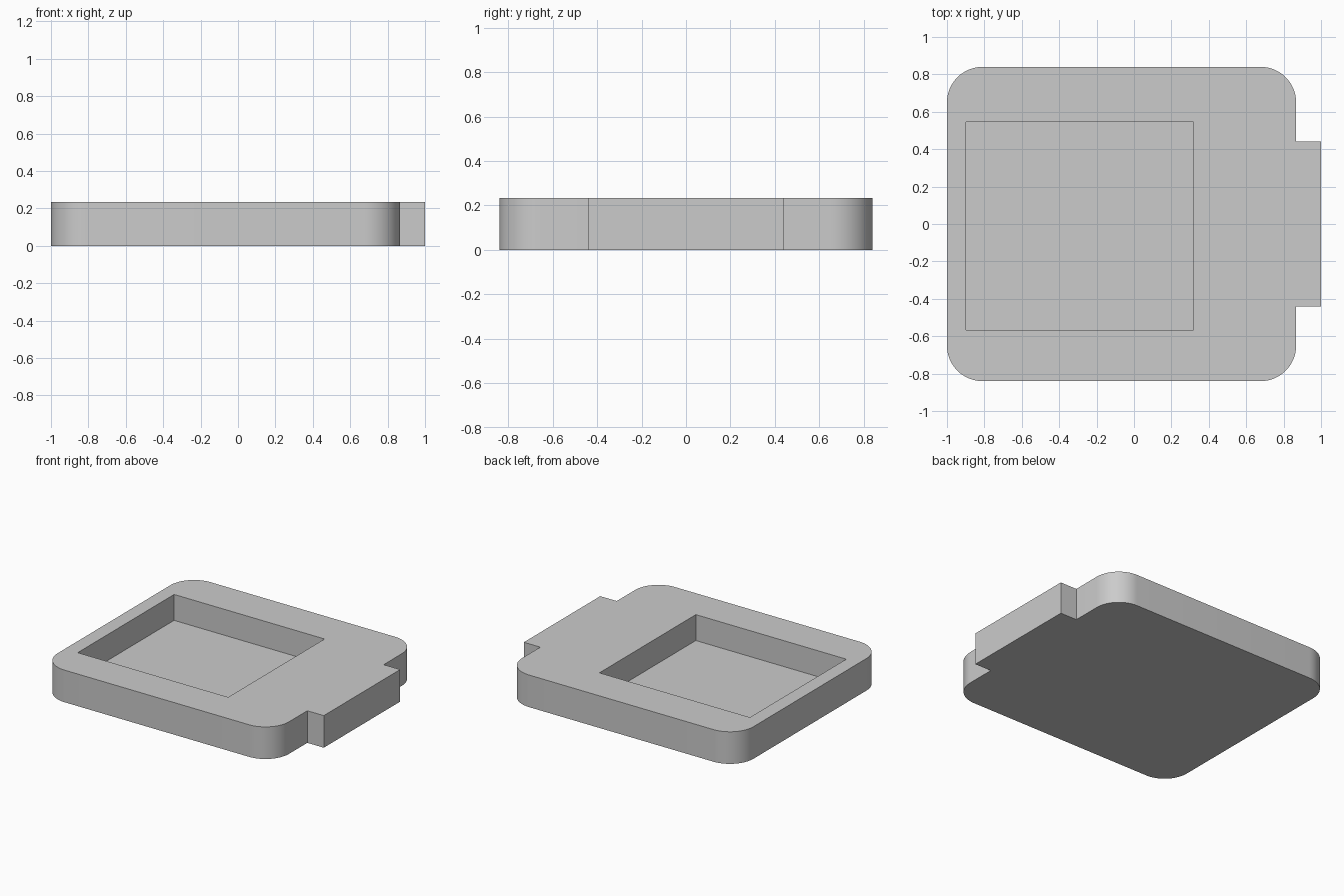
import bpy, bmesh
from math import pi, sin, cos

if "Cube" in bpy.data.objects:
    bpy.data.objects.remove(bpy.data.objects["Cube"])

HEIGHT, FLOOR = 0.234, 0.045
LEFT, RIGHT, HALF_DEPTH, RADIUS = -1.0, 0.867, 0.84, 0.19
TAB_END, TAB_HALF = 1.0, 0.44
SEGMENTS = 16

grey = bpy.data.materials.new("light grey")
grey.use_nodes = True
colour = (0.6, 0.6, 0.6, 1)
grey.diffuse_color = colour
grey.node_tree.nodes["Principled BSDF"].inputs["Base Color"].default_value = colour


def prism(name, outline, bottom, top):
    """Extrude a counter-clockwise outline from bottom to top."""
    bm = bmesh.new()
    base = bm.faces.new([bm.verts.new((x, y, bottom)) for x, y in outline])
    cap = bmesh.ops.extrude_face_region(bm, geom=[base])["geom"]
    verts = [v for v in cap if isinstance(v, bmesh.types.BMVert)]
    bmesh.ops.translate(bm, verts=verts, vec=(0, 0, top - bottom))
    bmesh.ops.recalc_face_normals(bm, faces=bm.faces)
    mesh = bpy.data.meshes.new(name)
    bm.to_mesh(mesh)
    bm.free()
    mesh.materials.append(grey)
    obj = bpy.data.objects.new(name, mesh)
    bpy.context.collection.objects.link(obj)
    return obj


def corner(cx, cy, start):
    """Quarter-circle of outline points."""
    angles = [start + pi / 2 * i / SEGMENTS for i in range(SEGMENTS + 1)]
    return [(cx + RADIUS * cos(a), cy + RADIUS * sin(a)) for a in angles]


# Rounded plate with a square tab on its +x edge
x0, x1, y1 = LEFT + RADIUS, RIGHT - RADIUS, HALF_DEPTH - RADIUS
tab = [(RIGHT, -TAB_HALF), (TAB_END, -TAB_HALF), (TAB_END, TAB_HALF), (RIGHT, TAB_HALF)]
outline = (tab + corner(x1, y1, 0) + corner(x0, y1, pi / 2)
           + corner(x0, -y1, pi) + corner(x1, -y1, 3 * pi / 2))
plate = prism("tray_plate", outline, 0, HEIGHT)

# Rectangular pocket sunk into the top
px0, px1, py0, py1 = -0.897, 0.317, -0.566, 0.545
pocket = prism("pocket_cutter", [(px0, py0), (px1, py0), (px1, py1), (px0, py1)],
               FLOOR, HEIGHT + 0.1)
pocket.hide_render = True
pocket.hide_set(True)
cut = plate.modifiers.new("pocket", "BOOLEAN")
cut.operation = "DIFFERENCE"
cut.solver = "EXACT"
cut.object = pocket

# Apply the cut and drop the cutter
bpy.context.view_layer.objects.active = plate
plate.select_set(True)
bpy.ops.object.modifier_apply(modifier=cut.name)
bpy.data.objects.remove(pocket)

# Smooth corners, sharp edges
bpy.ops.object.shade_smooth_by_angle(angle=pi / 6)
